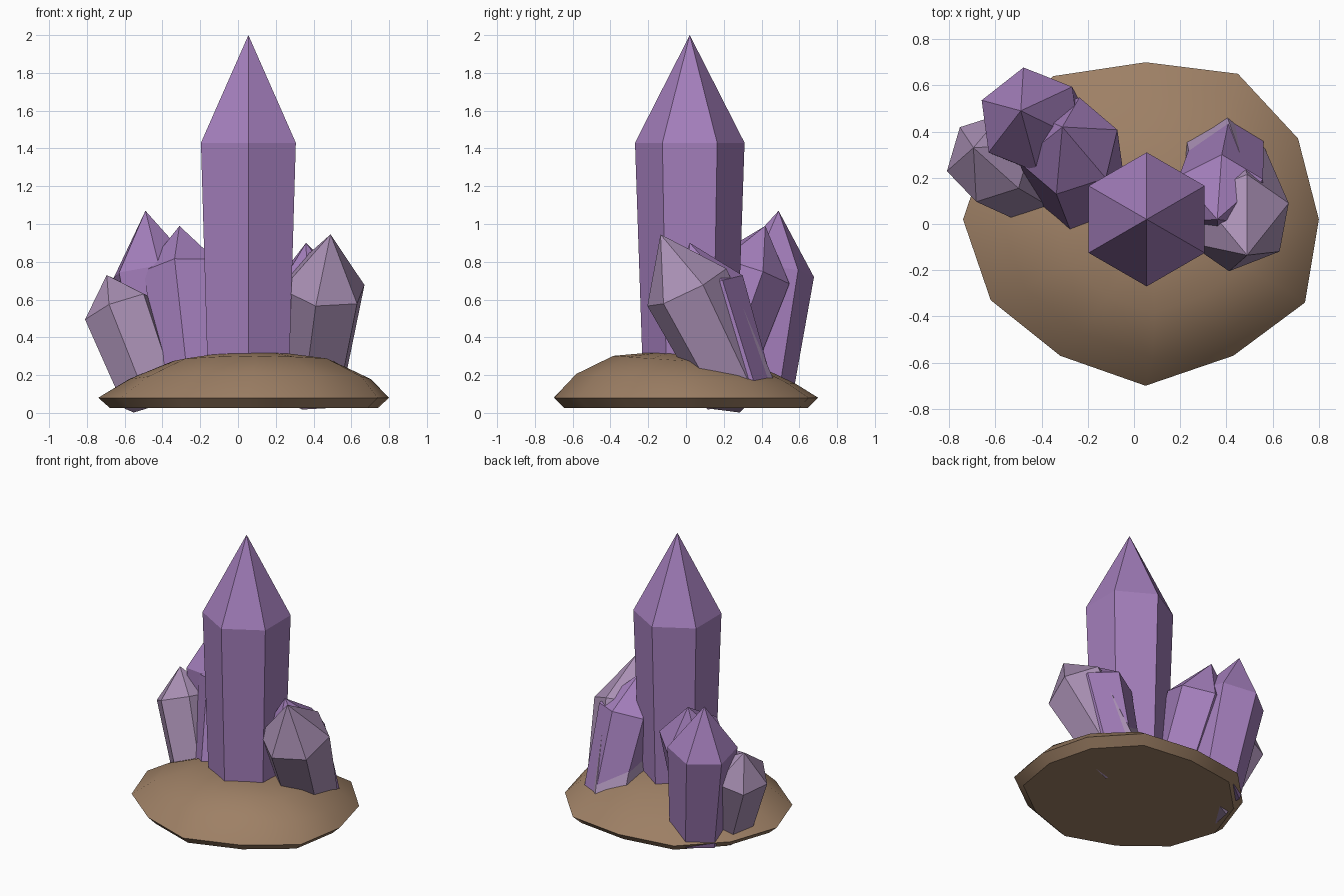
import bpy, bmesh, math
from mathutils import Vector

if "Cube" in bpy.data.objects:
    bpy.data.objects.remove(bpy.data.objects["Cube"])


def material(name, rgb):
    m = bpy.data.materials.new(name)
    m.diffuse_color = (*rgb, 1)
    m.use_nodes = True
    m.node_tree.nodes["Principled BSDF"].inputs["Base Color"].default_value = m.diffuse_color
    return m


PURPLE = material("amethyst purple", (0.37, 0.21, 0.50))
PALE = material("pale lilac", (0.40, 0.28, 0.46))
BROWN = material("rock brown", (0.34, 0.215, 0.13))


def make_object(name, bm, mat):
    bmesh.ops.recalc_face_normals(bm, faces=bm.faces)
    me = bpy.data.meshes.new(name)
    bm.to_mesh(me)
    bm.free()
    me.materials.append(mat)
    ob = bpy.data.objects.new(name, me)
    bpy.context.collection.objects.link(ob)
    return ob


def crystal(name, apex, tilt, tip_drop, base_z, r_top, r_base, turn, mat):
    """Six-sided tapered shaft with a pointed tip, leaning along (tilt, 1)."""
    axis = Vector((*tilt, 1))
    apex = Vector(apex)
    shoulder = apex - axis * tip_drop
    base = apex - axis * (apex.z - base_z)
    rot = Vector((0, 0, 1)).rotation_difference(axis.normalized())
    bm = bmesh.new()
    rings = []
    for centre, r in ((base, r_base), (shoulder, r_top)):
        ring = []
        for i in range(6):
            a = math.radians(turn + 60 * i)
            ring.append(bm.verts.new(
                centre + rot @ Vector((r * math.cos(a), r * math.sin(a), 0))))
        rings.append(ring)
    tip = bm.verts.new(apex)
    low, high = rings
    bm.faces.new(low)
    for i in range(6):
        j = (i + 1) % 6
        bm.faces.new((low[i], low[j], high[j], high[i]))
        bm.faces.new((high[i], high[j], tip))
    return make_object(name, bm, mat)


# Crystals: apex, lean, tip height, base height, shoulder/base radius, turn
crystal("main_crystal", (0.055, 0.02, 2.0), (0, 0), 0.57, 0.10,
        0.29, 0.245, 30, PURPLE)
crystal("back_left_crystal", (-0.49, 0.49, 1.07), (-0.13, 0.12), 0.32, 0.07,
        0.23, 0.19, 38, PURPLE)
crystal("inner_left_crystal", (-0.31, 0.42, 0.99), (-0.10, 0.34), 0.24, 0.10,
        0.225, 0.19, 18, PURPLE)
crystal("outer_left_crystal", (-0.695, 0.33, 0.73), (-0.38, 0.24), 0.18, 0.07,
        0.20, 0.17, 15, PALE)
crystal("front_right_crystal", (0.49, -0.135, 0.945), (0.14, -0.50), 0.28, 0.10,
        0.235, 0.195, 22, PALE)
crystal("back_right_crystal", (0.36, 0.02, 0.90), (-0.06, -0.34), 0.24, 0.10,
        0.21, 0.175, 28, PURPLE)

# Rock base: twelve-sided irregular outline, scaled up through a dome profile
outline = [(0.05, 0.70), (0.45, 0.65), (0.71, 0.37), (0.80, 0.02),
           (0.74, -0.34), (0.43, -0.57), (0.05, -0.70), (-0.32, -0.57),
           (-0.62, -0.33), (-0.74, 0.02), (-0.62, 0.37), (-0.35, 0.64)]
profile = [(0.92, 0.025, 0, 0), (1.0, 0.08, 0, 0), (0.83, 0.18, 0.03, 0.045),
           (0.55, 0.275, 0.04, 0.07), (0.27, 0.31, 0.03, 0.05)]
bm = bmesh.new()
rings = []
for scale, z, shift, slope in profile:
    rings.append([bm.verts.new((0.05 + (x - 0.05) * scale + shift, y * scale,
                                z - slope * y * scale)) for x, y in outline])
bm.faces.new(rings[0])
for lower, upper in zip(rings, rings[1:]):
    for i in range(12):
        j = (i + 1) % 12
        bm.faces.new((lower[i], lower[j], upper[j], upper[i]))
top = bm.verts.new((0.05, 0, 0.315))
for i in range(12):
    bm.faces.new((rings[-1][i], rings[-1][(i + 1) % 12], top))
rock = make_object("rock_base", bm, BROWN)
bpy.context.view_layer.objects.active = rock
rock.select_set(True)
bpy.ops.object.shade_smooth_by_angle(angle=math.radians(40))
